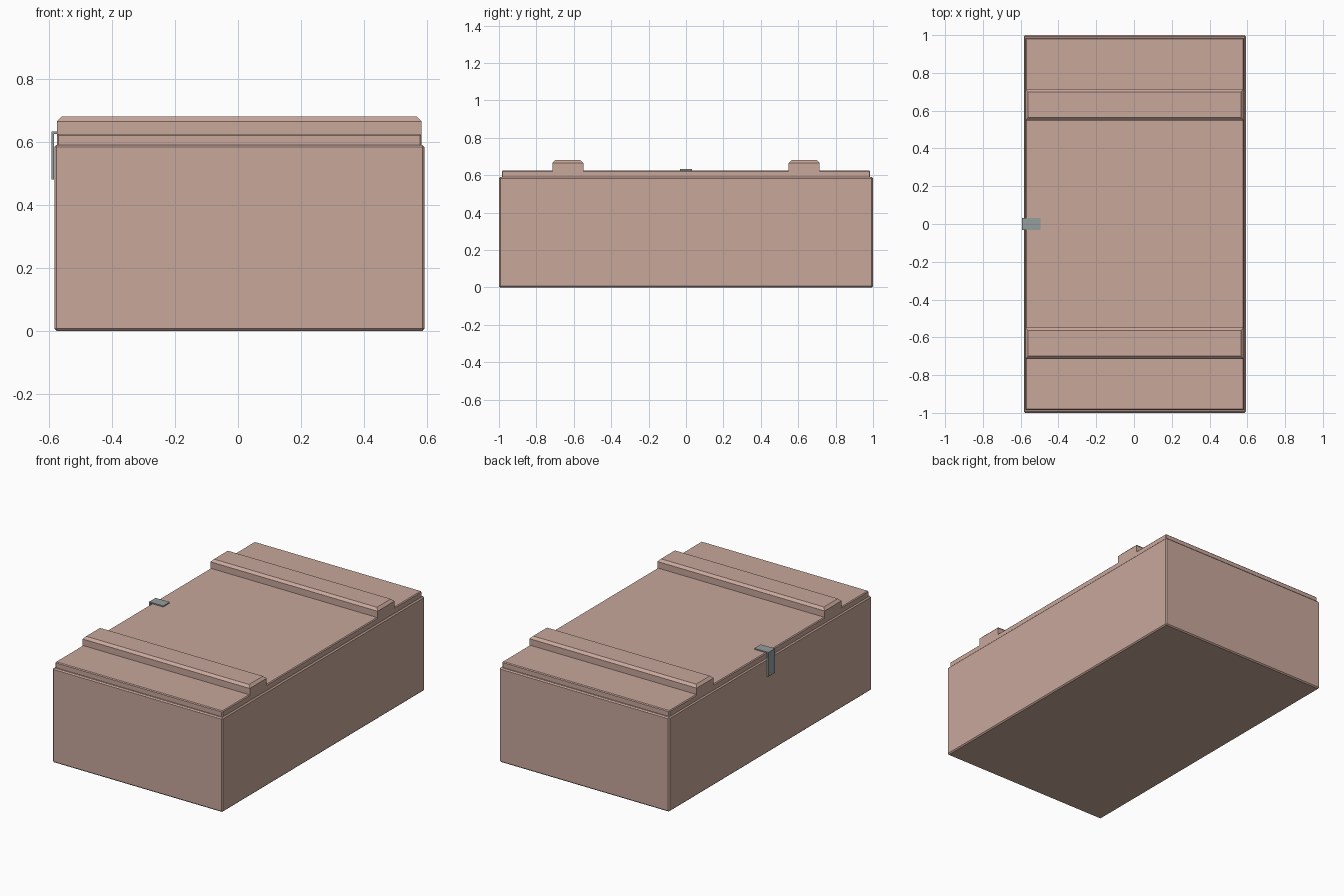
import bpy, bmesh

if "Cube" in bpy.data.objects:
    bpy.data.objects.remove(bpy.data.objects["Cube"])


def material(name, color):
    m = bpy.data.materials.new(name)
    m.diffuse_color = color
    m.use_nodes = True
    m.node_tree.nodes["Principled BSDF"].inputs["Base Color"].default_value = m.diffuse_color
    return m


WOOD = material("painted_wood", (0.58, 0.39, 0.33, 1))
METAL = material("latch_metal", (0.30, 0.34, 0.34, 1))


def finish(name, bm, mat):
    bmesh.ops.recalc_face_normals(bm, faces=bm.faces)
    mesh = bpy.data.meshes.new(name)
    bm.to_mesh(mesh)
    bm.free()
    ob = bpy.data.objects.new(name, mesh)
    bpy.context.collection.objects.link(ob)
    mesh.materials.append(mat)
    return ob


def box(name, x, y, z, mat, bevel=0.0, top_only=False):
    """Box from min/max pairs, with chamfered edges."""
    bm = bmesh.new()
    bmesh.ops.create_cube(bm, size=1)
    for v in bm.verts:
        v.co = [(r[0] + r[1]) / 2 + c * (r[1] - r[0])
                for c, r in zip(v.co, (x, y, z))]
    if bevel:
        edges = [e for e in bm.edges if not top_only
                 or all(v.co.z > z[1] - 1e-5 for v in e.verts)]
        bmesh.ops.bevel(bm, geom=edges, offset=bevel, segments=1,
                        profile=0.5, affect='EDGES')
    return finish(name, bm, mat)


# Main crate body and the slightly inset lid
box("crate_body", (-0.583, 0.592), (-1, 1), (0, 0.59), WOOD, 0.007)
box("lid", (-0.575, 0.582), (-0.985, 0.985), (0.58, 0.625), WOOD, 0.005)

# Two raised battens across the lid
for name, s in (("front_batten", -1), ("back_batten", 1)):
    ys = sorted((s * 0.548, s * 0.715))
    box(name, (-0.575, 0.582), ys, (0.60, 0.68), WOOD, 0.015, top_only=True)

# Bent metal strap: L-shaped profile extruded along y
profile = [(-0.592, 0.48), (-0.584, 0.48), (-0.584, 0.625),
           (-0.495, 0.625), (-0.495, 0.632), (-0.592, 0.632)]
bm = bmesh.new()
face = bm.faces.new([bm.verts.new((x, -0.032, z)) for x, z in profile])
ext = bmesh.ops.extrude_face_region(bm, geom=[face])
bmesh.ops.translate(bm, vec=(0, 0.064, 0),
                    verts=[g for g in ext["geom"] if isinstance(g, bmesh.types.BMVert)])
finish("latch", bm, METAL)
